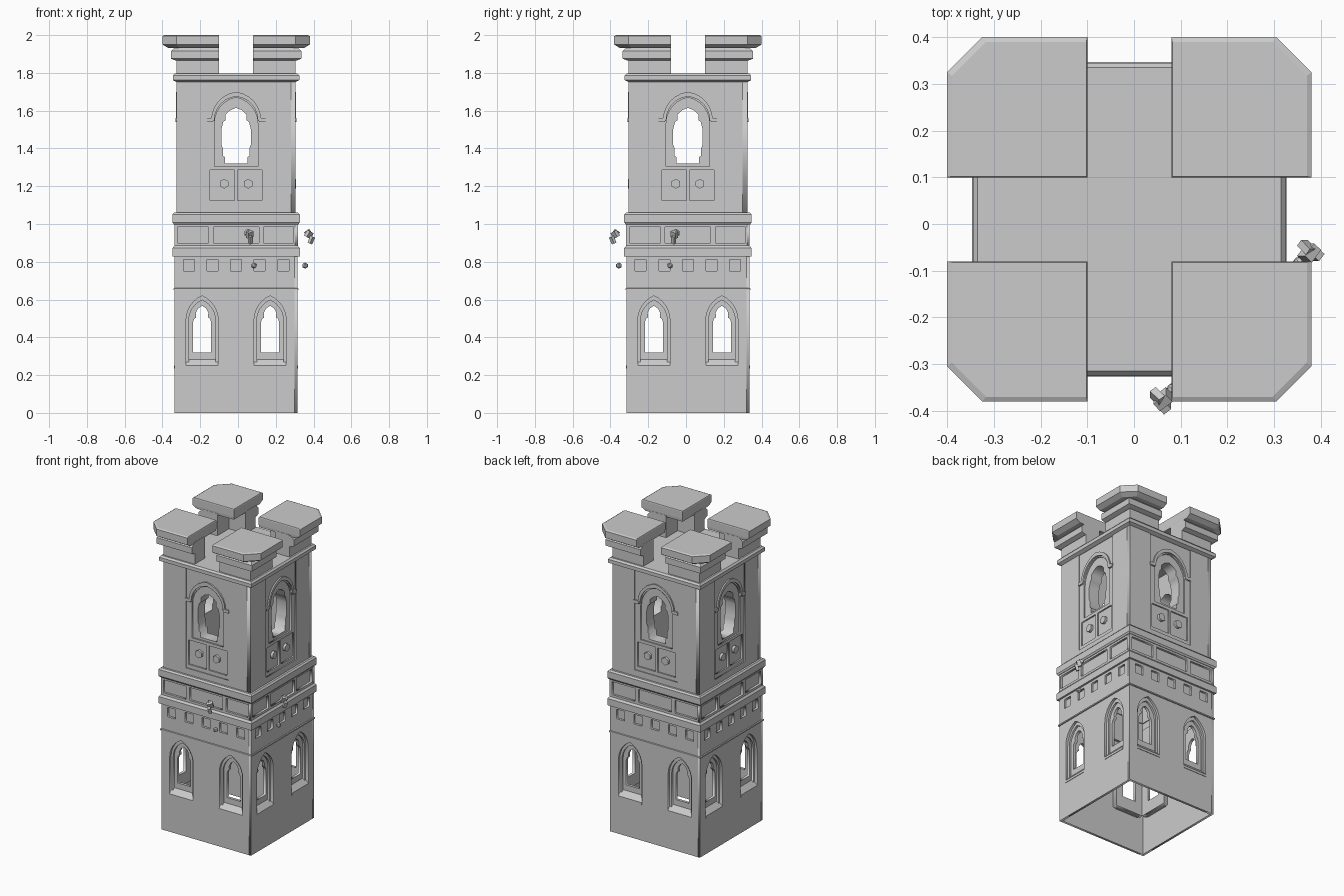
import bpy, bmesh, math
from mathutils import Matrix, Vector

if "Cube" in bpy.data.objects:
    bpy.data.objects.remove(bpy.data.objects["Cube"])

CENTRE = Matrix.Translation((-0.01, 0.01, 0))
stone = bpy.data.materials.new("grey stone")
stone.diffuse_color = (0.6, 0.6, 0.6, 1)
stone.use_nodes = True
stone.node_tree.nodes["Principled BSDF"].inputs["Base Color"].default_value = stone.diffuse_color


def finish(name, bm, sides=1, centre=True):
    """Repeat the part around the tower axis and make an object."""
    base = bpy.data.meshes.new(name + "_side")
    bm.to_mesh(base)
    out = bmesh.new()
    for k in range(sides):
        start = len(out.verts)
        out.from_mesh(base)
        out.verts.ensure_lookup_table()
        bmesh.ops.transform(out, matrix=Matrix.Rotation(k * math.pi / 2, 4, 'Z'),
                            verts=out.verts[start:])
    if centre:
        out.transform(CENTRE)
    bmesh.ops.recalc_face_normals(out, faces=out.faces)
    mesh = bpy.data.meshes.new(name)
    out.to_mesh(mesh)
    bm.free()
    out.free()
    bpy.data.meshes.remove(base)
    mesh.materials.append(stone)
    bpy.context.collection.objects.link(bpy.data.objects.new(name, mesh))


def plate(name, loops, outer, inner):
    """Flat wall plate with holes, between two distances from the axis, on all four sides."""
    cu = bpy.data.curves.new(name + "_outline", 'CURVE')
    cu.dimensions = '2D'
    cu.fill_mode = 'BOTH'
    cu.extrude = (outer - inner) / 2
    for loop in loops:
        sp = cu.splines.new('POLY')
        sp.points.add(len(loop) - 1)
        for p, (u, v) in zip(sp.points, loop):
            p.co = (u, v, 0, 1)
        sp.use_cyclic_u = True
    ob = bpy.data.objects.new(name + "_outline", cu)
    bpy.context.collection.objects.link(ob)
    dg = bpy.context.evaluated_depsgraph_get()
    mesh = bpy.data.meshes.new_from_object(ob.evaluated_get(dg))
    bm = bmesh.new()
    bm.from_mesh(mesh)
    bpy.data.objects.remove(ob)
    bpy.data.curves.remove(cu)
    bpy.data.meshes.remove(mesh)
    bmesh.ops.remove_doubles(bm, verts=bm.verts, dist=1e-5)
    bm.transform(Matrix.Translation((0, -(outer + inner) / 2, 0))
                 @ Matrix.Rotation(math.pi / 2, 4, 'X'))
    finish(name, bm, 4)


def loft(name, rings, sides=4, closed=False):
    """Skin rings of 3D points; cap the ends, or join last to first."""
    bm = bmesh.new()
    vs = [[bm.verts.new(p) for p in r] for r in rings]
    n = len(rings[0])
    for a, b in zip(vs, vs[1:] + ([vs[0]] if closed else [])):
        for i in range(n):
            bm.faces.new((a[i], a[(i + 1) % n], b[(i + 1) % n], b[i]))
    if not closed:
        bm.faces.new(vs[0])
        bm.faces.new(vs[-1])
    finish(name, bm, sides)


def square_ring(name, profile, closed=True):
    loft(name, [[(-r, -r, z), (r, -r, z), (r, r, z), (-r, r, z)] for r, z in profile], 1, closed)


def rect(x0, x1, z0, z1):
    return [(x0, z0), (x1, z0), (x1, z1), (x0, z1)]


def arch(cx, hw, z0, spring, apex, n=6):
    """Pointed two-centred arch outline."""
    rise = apex - spring
    c = (rise * rise - hw * hw) / (2 * hw)
    top = math.atan2(rise, c)
    half = [(hw, z0)] + [((hw + c) * math.cos(top * i / n) - c,
                          spring + (hw + c) * math.sin(top * i / n)) for i in range(n)]
    return mirrored(cx, half + [(0, apex)])


def mirrored(cx, half):
    """Close a right-hand half outline whose last point is on the centre line."""
    return [(cx + x, z) for x, z in half] + [(cx - x, z) for x, z in half[-2::-1]]


# Lower storey: walls, stepped window niches, tracery and sloping sills
WIN = (-0.18, 0.18)
squares = [rect(x - 0.029, x + 0.029, 0.75, 0.812) for x in (-0.25, -0.125, 0, 0.125, 0.25)]
plate("lower_wall", [rect(-0.325, 0.31, 0, 0.84)]
      + [arch(x, 0.085, 0.245, 0.49, 0.62) for x in WIN] + squares, 0.325, 0.31)
square_ring("square_recess_back", [(0.311, 0.70), (0.311, 0.84), (0.295, 0.84), (0.295, 0.70)])
lobes = [(0.048, 0.32), (0.048, 0.48), (0.041, 0.50), (0.031, 0.505),
         (0.033, 0.53), (0.021, 0.553), (0, 0.567)]
for side, x in zip(("left", "right"), WIN):
    plate(f"{side}_niche_moulding",
          [rect(x - 0.1, x + 0.1, 0.24, 0.64), arch(x, 0.07, 0.26, 0.49, 0.597)], 0.31, 0.298)
    plate(f"{side}_lower_tracery",
          [rect(x - 0.1, x + 0.1, 0.24, 0.64), mirrored(x, lobes)], 0.298, 0.28)
    loft(f"{side}_sill", [[(u, -0.328, 0.235), (u, -0.328, 0.25), (u, -0.296, 0.285), (u, -0.296, 0.235)]
                          for u in (x - 0.085, x + 0.085)])

# String course and the two ledges
square_ring("string_course", [(0.32, 0.648), (0.331, 0.651), (0.331, 0.659), (0.32, 0.663)])
square_ring("lower_ledge", [(0.30, 0.828), (0.337, 0.828), (0.337, 0.872), (0.325, 0.887), (0.30, 0.887)])
square_ring("upper_ledge", [(0.29, 0.998), (0.33, 0.998), (0.337, 1.008), (0.337, 1.05),
                            (0.328, 1.06), (0.29, 1.06)])

# Frieze with three recessed panels per side
plate("frieze", [rect(-0.327, 0.312, 0.885, 1.0), rect(-0.31, -0.145, 0.9, 0.985),
                 rect(-0.12, 0.12, 0.9, 0.985), rect(0.145, 0.305, 0.9, 0.985)], 0.327, 0.312)
square_ring("frieze_back", [(0.313, 0.885), (0.313, 1.0), (0.295, 1.0), (0.295, 0.885)])

# Upper storey: walls, recessed window bay, tracery, hood mould and bosses
plate("upper_wall", [rect(-0.315, 0.29, 1.05, 1.765), rect(-0.155, 0.155, 1.1, 1.755)], 0.315, 0.29)
plate("window_bay", [rect(-0.156, 0.156, 1.09, 1.76), arch(0, 0.115, 1.305, 1.53, 1.67),
                     rect(-0.138, -0.008, 1.125, 1.285), rect(0.008, 0.138, 1.125, 1.285)], 0.309, 0.298)
plate("upper_tracery", [rect(-0.157, 0.157, 1.09, 1.76), mirrored(0, [
    (0.06, 1.32), (0.06, 1.355), (0.07, 1.36), (0.07, 1.40), (0.078, 1.42), (0.078, 1.50),
    (0.068, 1.54), (0.055, 1.55), (0.055, 1.58), (0.03, 1.603), (0, 1.615)])], 0.30, 0.225)
plate("hood_mould", [arch(0, 0.132, 1.545, 1.55, 1.70)
                     + arch(0, 0.115, 1.545, 1.55, 1.675)[::-1]], 0.318, 0.30)
for side, s in (("left", -1), ("right", 1)):
    plate(f"{side}_hood_stop", [rect(s * 0.14 - 0.018, s * 0.14 + 0.018, 1.54, 1.56)], 0.32, 0.30)
    plate(f"{side}_boss", [[(s * 0.064 + 0.026 * math.sin(i * math.pi / 3),
                             1.213 + 0.026 * math.cos(i * math.pi / 3)) for i in range(6)]], 0.316, 0.295)

# Cornice and roof deck
square_ring("cornice_roof", [(0.315, 1.752), (0.335, 1.762), (0.335, 1.785), (0.325, 1.796)], False)


# Corner merlons: L-shaped wall, moulding and chamfered cap
def corner_l(r, z):
    return [(0.09, -r, z), (r, -r, z), (r, -0.09, z), (0.21, -0.09, z), (0.21, -0.21, z), (0.09, -0.21, z)]


def cap(r, i, c, z):
    return [(i, -r, z), (r - c, -r, z), (r, -r + c, z), (r, -i, z), (i, -i, z)]


loft("merlon_wall", [corner_l(0.315, 1.79), corner_l(0.315, 1.94)])
loft("merlon_moulding", [corner_l(0.32, 1.865), corner_l(0.345, 1.875),
                         corner_l(0.345, 1.915), corner_l(0.325, 1.935)])
loft("merlon_cap", [cap(0.36, 0.092, 0.06, 1.932), cap(0.39, 0.09, 0.075, 1.95),
                    cap(0.39, 0.09, 0.075, 1.995), cap(0.38, 0.092, 0.073, 2.0)])

# Small carved ornaments standing off the front and right faces
for side in ("front", "right"):
    bm = bmesh.new()
    for pos, size, tilt in (((0.062, -0.375, 0.945), (0.035, 0.022, 0.035), 0.5),
                            ((0.05, -0.37, 0.955), (0.016, 0.03, 0.025), -0.6),
                            ((0.066, -0.388, 0.915), (0.02, 0.018, 0.04), 0.4)):
        bmesh.ops.create_cube(bm, size=1, matrix=Matrix.Translation(pos)
                              @ Matrix.Rotation(tilt, 4, 'X') @ Matrix.Rotation(0.7, 4, 'Z')
                              @ Matrix.Diagonal((*size, 1)))
    bmesh.ops.create_icosphere(bm, subdivisions=1, radius=0.017,
                               matrix=Matrix.Translation((0.085, -0.355, 0.78)))
    if side == "right":
        for v in bm.verts:
            v.co = Vector((-v.co.y, -v.co.x, v.co.z))
    finish(side + "_ornament", bm, 1, False)
